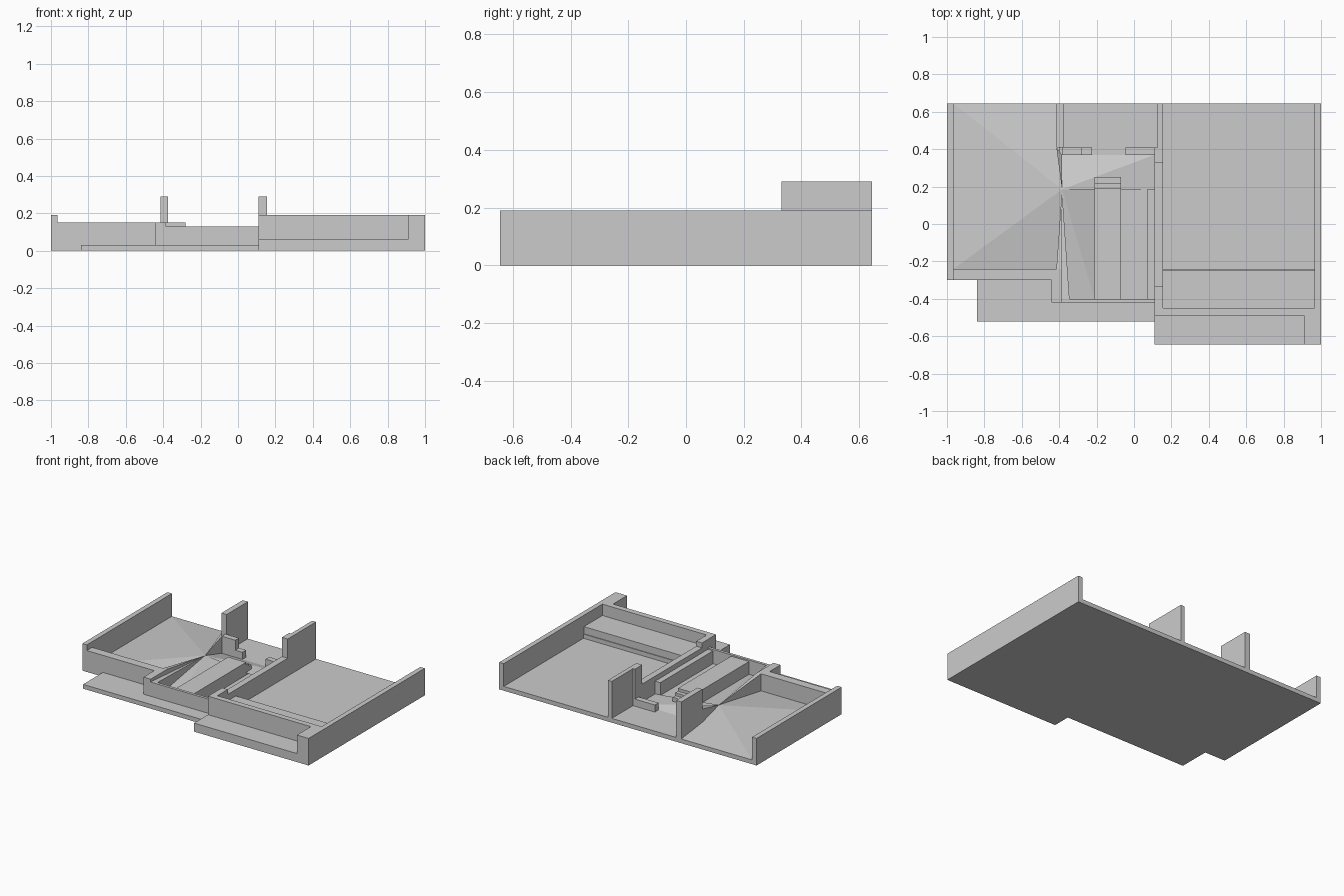
import bpy, bmesh

cube = bpy.data.objects.get("Cube")
if cube:
    bpy.data.objects.remove(cube, do_unlink=True)

GREY = (0.6, 0.6, 0.6, 1)
stone = bpy.data.materials.new("plain grey")
stone.use_nodes = True
stone.diffuse_color = GREY
stone.node_tree.nodes["Principled BSDF"].inputs["Base Color"].default_value = GREY

BACK = 0.645
FLOOR = 0.03
PEAK = (-0.385, 0.185, 0.085)


def finish(name, bm):
    bmesh.ops.recalc_face_normals(bm, faces=bm.faces)
    mesh = bpy.data.meshes.new(name)
    bm.to_mesh(mesh)
    bm.free()
    mesh.materials.append(stone)
    obj = bpy.data.objects.new(name, mesh)
    bpy.context.collection.objects.link(obj)
    return obj


def box(name, x0, x1, y0, y1, top, bottom=0):
    bm = bmesh.new()
    rim = [(x0, y0), (x1, y0), (x1, y1), (x0, y1)]
    face = bm.faces.new([bm.verts.new((x, y, bottom)) for x, y in rim])
    new = bmesh.ops.extrude_face_region(bm, geom=[face])["geom"]
    for v in new:
        if isinstance(v, bmesh.types.BMVert):
            v.co.z = top
    finish(name, bm)


def fan(name, rim):
    """Shallow faceted slope running from the peak to a rim of points."""
    bm = bmesh.new()
    peak = bm.verts.new(PEAK)
    ring = [bm.verts.new(p) for p in rim]
    for a, b in zip(ring, ring[1:]):
        bm.faces.new((peak, a, b))
    finish(name, bm)


# Ground slabs
box("main_slab", -1, 1, -0.24, BACK, FLOOR)
box("centre_slab", -0.44, 0.13, -0.42, -0.24, FLOOR)
box("front_terrace", -0.84, 0.11, -0.52, -0.24, FLOOR)
box("left_terrace", 0.11, 1, -BACK, -0.24, 0.06)

# Right-hand room walls
box("right_outer_wall", -1, -0.965, -0.30, BACK, 0.19)
box("right_front_wall", -0.965, -0.385, -0.30, -0.24, 0.15)

# Left-hand room walls and step
box("left_outer_wall", 0.965, 1, -BACK, BACK, 0.19)
box("left_terrace_pier", 0.91, 0.965, -BACK, -0.45, 0.19)
box("left_front_wall", 0.11, 0.965, -0.49, -0.45, 0.19)
box("left_step", 0.155, 0.965, -0.45, -0.245, 0.11)

# Wall between the middle and the left-hand room
box("partition_front", 0.11, 0.155, -0.45, -0.335, 0.19)
box("partition_low", 0.11, 0.155, -0.335, 0.33, 0.155)
box("partition_tall", 0.11, 0.155, 0.33, 0.41, 0.29)
box("partition_tall_back", 0.125, 0.155, 0.41, BACK, 0.29)

# Middle room
box("hall_pier", -0.415, -0.375, 0.41, BACK, 0.29)
box("middle_corner_wall", -0.44, -0.385, -0.42, -0.24, 0.15)
box("middle_front_wall", -0.385, 0.11, -0.42, -0.40, 0.13)
box("side_bench", 0.07, 0.11, -0.40, 0.185, 0.12)
box("centre_bench", -0.21, -0.07, -0.40, 0.19, 0.12)
box("bench_step_upper", -0.21, -0.07, 0.19, 0.22, 0.10)
box("bench_step_lower", -0.21, -0.07, 0.22, 0.25, 0.08)
box("hall_wall_high", -0.385, -0.28, 0.37, 0.41, 0.15)
box("hall_wall_low", -0.28, -0.225, 0.37, 0.41, 0.08)
box("hall_wall_left", -0.045, 0.11, 0.37, 0.41, 0.08)

# Sloping floors that rise to the shared peak
fan("right_room_floor", [(x, y, FLOOR) for x, y in (
    (-0.415, 0.41), (-0.415, BACK), (-0.965, BACK), (-0.965, -0.24), (-0.415, -0.24))])
fan("middle_floor_back", [(x, y, FLOOR) for x, y in (
    (-0.385, 0.37), (0.11, 0.37), (0.11, 0.185), (-0.07, 0.25),
    (-0.21, 0.25), (-0.21, -0.40), (-0.345, -0.40))])

# Tapering ridge from the front corner to the peak
fan("ridge", [(-0.415, -0.24, FLOOR), (-0.415, -0.24, 0.15), (-0.385, -0.24, 0.15),
              (-0.385, -0.40, 0.13), (-0.345, -0.40, 0.13), (-0.345, -0.40, FLOOR)])
fan("ridge_back", [(-0.415, 0.41, FLOOR), (-0.415, 0.41, 0.15),
                   (-0.385, 0.37, 0.15), (-0.385, 0.37, FLOOR)])
